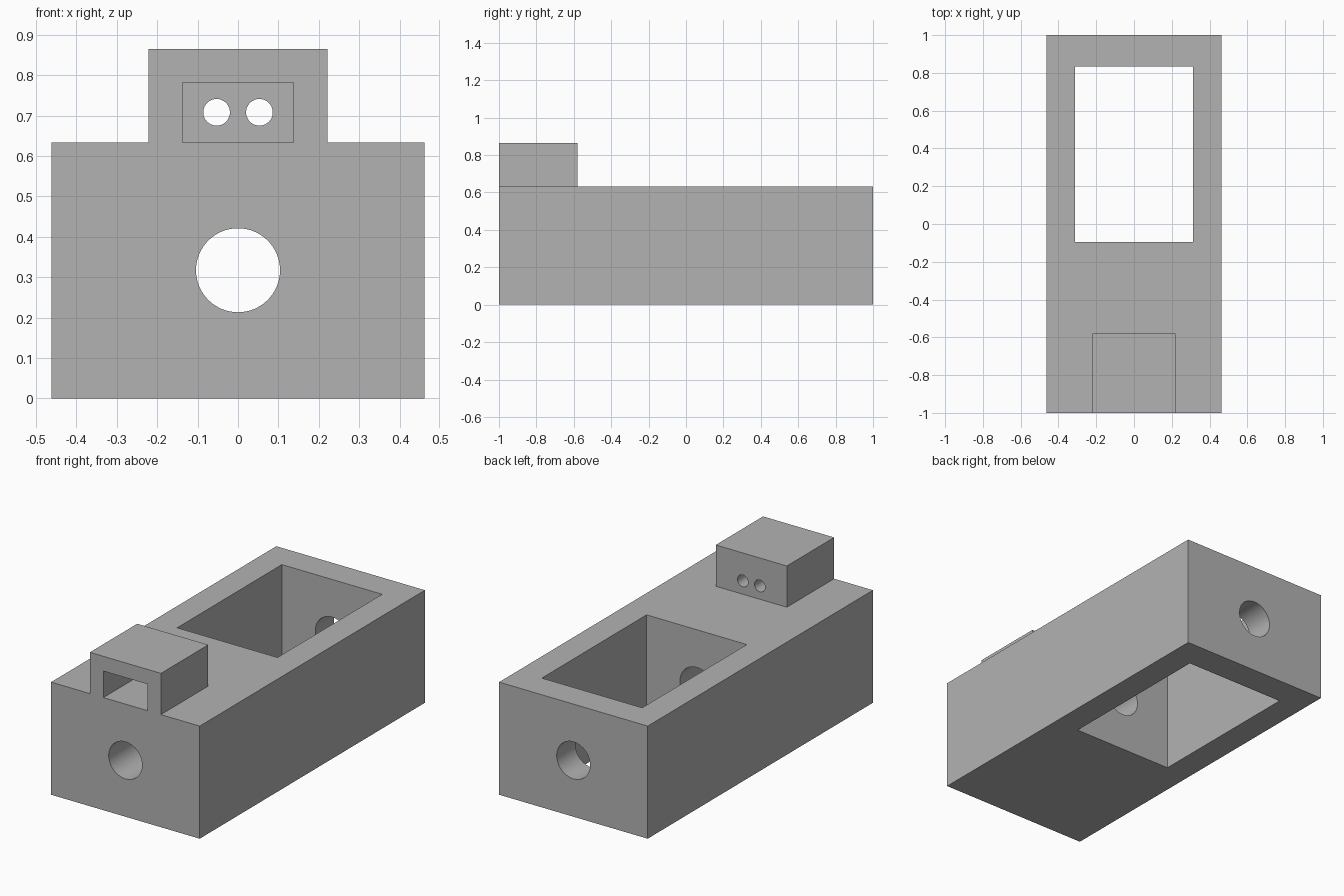
import bpy
import math

old = bpy.data.objects.get("Cube")
if old:
    bpy.data.objects.remove(old, do_unlink=True)

grey = bpy.data.materials.new("plain grey")
grey.use_nodes = True
grey.diffuse_color = (0.45, 0.45, 0.45, 1)
grey.node_tree.nodes["Principled BSDF"].inputs["Base Color"].default_value = (0.45, 0.45, 0.45, 1)


def box(name, x, y, z):
    """Box centred on x = 0 with half width x and (low, high) ranges y and z."""
    bpy.ops.mesh.primitive_cube_add(size=1, location=(0, sum(y) / 2, sum(z) / 2))
    ob = bpy.context.object
    ob.name = name
    ob.scale = (2 * x, y[1] - y[0], z[1] - z[0])
    bpy.ops.object.transform_apply(location=True, rotation=False, scale=True)
    ob.data.materials.append(grey)
    return ob


def bore(name, x, z, radius, y):
    """Round cutter running along y."""
    bpy.ops.mesh.primitive_cylinder_add(
        vertices=64, radius=radius, depth=y[1] - y[0],
        location=(x, sum(y) / 2, z), rotation=(math.pi / 2, 0, 0))
    ob = bpy.context.object
    ob.name = name
    ob.data.materials.append(grey)
    return ob


def combine(target, tool, operation):
    """Apply a boolean and discard the tool."""
    tool.hide_render = True
    mod = target.modifiers.new(tool.name, "BOOLEAN")
    mod.operation = operation
    mod.solver = "EXACT"
    mod.object = tool
    bpy.ops.object.select_all(action="DESELECT")
    target.select_set(True)
    bpy.context.view_layer.objects.active = target
    bpy.ops.object.modifier_apply(modifier=mod.name)
    bpy.data.objects.remove(tool, do_unlink=True)


TOP = 0.633
body = box("block_body", 0.462, (-1, 1), (0, TOP))

# Raised housing at the front, merged with the block
combine(body, box("housing", 0.221, (-1, -0.58), (TOP - 0.1, 0.865)), "UNION")

# Pocket open to the front, level with the top of the block
combine(body, box("pocket", 0.137, (-1.1, -0.664), (TOP, 0.782)), "DIFFERENCE")

# Rectangular opening through the block
combine(body, box("opening", 0.312, (-0.095, 0.835), (-0.1, 0.9)), "DIFFERENCE")

# Long bore through both end walls
combine(body, bore("long_bore", 0, 0.317, 0.104, (-1.1, 1.1)), "DIFFERENCE")

# Pair of small holes through the back wall of the housing
for side in (-1, 1):
    combine(body, bore("small_hole", side * 0.053, 0.708, 0.033, (-0.75, -0.5)), "DIFFERENCE")

bpy.ops.object.shade_smooth_by_angle(angle=math.radians(30))
